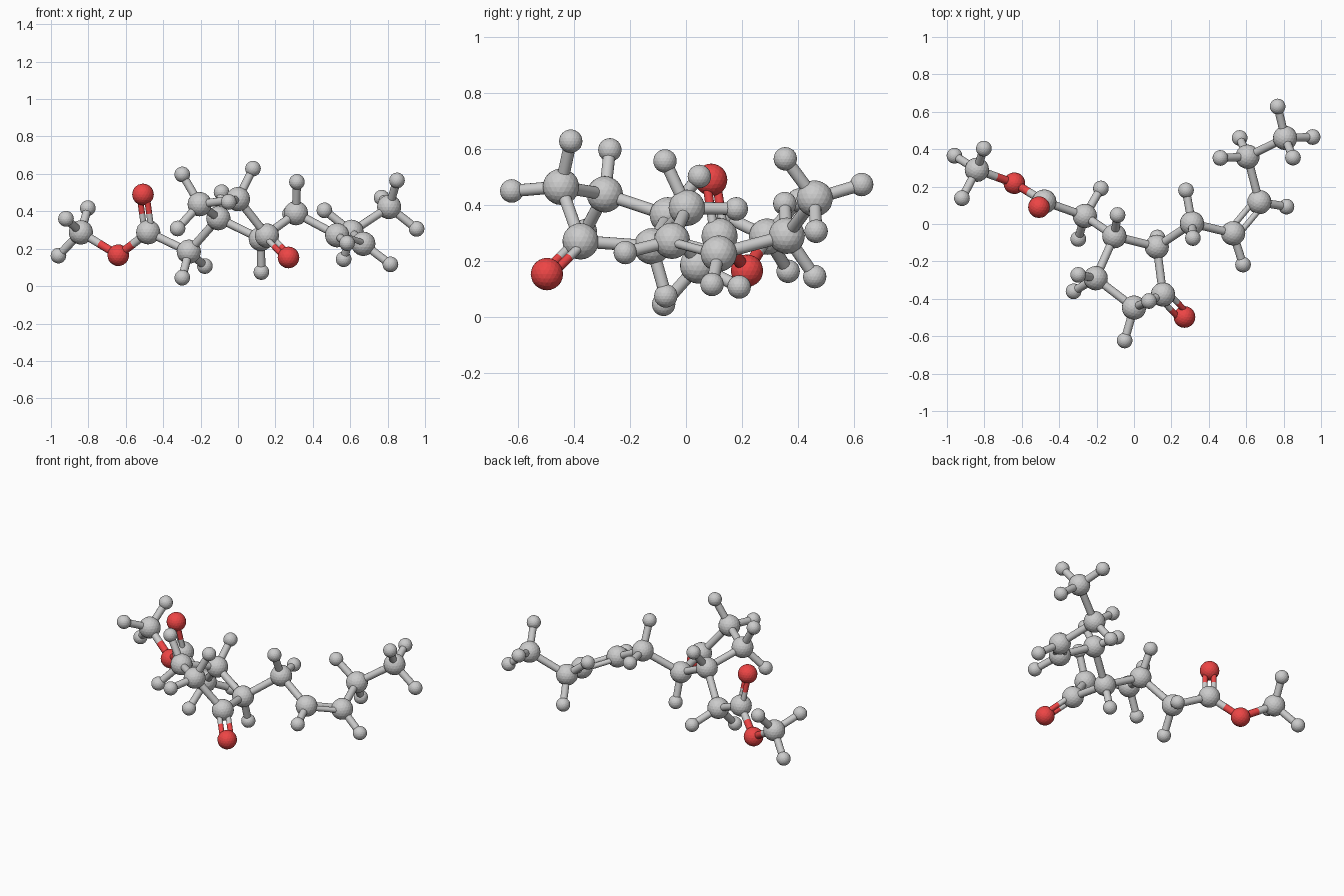
import bpy
from mathutils import Vector

if "Cube" in bpy.data.objects:
    bpy.data.objects.remove(bpy.data.objects["Cube"])

# Atom sizes, rod sizes and the oxygen colour
RADIUS = {"carbon": 0.065, "oxygen": 0.058, "hydrogen": 0.042}
ROD, THIN_ROD, GAP = 0.022, 0.016, 0.026
red = bpy.data.materials.new("oxygen_red")
red.diffuse_color = (0.85, 0.06, 0.06, 1)
red.use_nodes = True
red.node_tree.nodes["Principled BSDF"].inputs["Base Color"].default_value = red.diffuse_color

# Backbone atoms: position, then the hydrogens each one carries
ester_side = {
    "ester_methyl": ((-.84, .29, .287), [(-.96, .365, .163), (-.92, .138, .36), (-.803, .403, .417)]),
    "ester_oxygen": ((-.64, .218, .165), []),
    "ester_carbon": ((-.48, .12, .288), []),
    "ester_top_oxygen": ((-.508, .09, .49), []),
    "link_carbon": ((-.263, .043, .184), [(-.177, .19, .107), (-.298, -.08, .045)]),
}
ring = {
    "ring_carbon_a": ((-.105, -.065, .363), [(-.088, .048, .502)]),
    "ring_carbon_b": ((-.205, -.29, .438), [(-.298, -.272, .597), (-.323, -.36, .308)]),
    "ring_carbon_c": ((0, -.447, .465), [(.08, -.412, .628), (-.05, -.623, .45)]),
    "ring_ketone_carbon": ((.155, -.377, .27), []),
    "ring_carbon_d": ((.122, -.122, .252), [(.125, -.072, .075)]),
    "ketone_oxygen": ((.27, -.497, .153), []),
}
tail = {
    "tail_carbon_a": ((.31, .003, .39), [(.278, .18, .386), (.315, -.075, .557)]),
    "tail_carbon_b": ((.53, -.05, .272), [(.583, -.217, .23)]),
    "tail_carbon_c": ((.67, .117, .226), [(.815, .093, .116)]),
    "tail_carbon_d": ((.607, .36, .29), [(.462, .353, .405), (.565, .46, .144)]),
    "tail_methyl": ((.808, .46, .423), [(.768, .628, .473), (.955, .465, .306), (.85, .355, .565)]),
}
atoms = {**ester_side, **ring, **tail}

# Chains of single bonds, and the double bonds
chains = [
    ["ester_methyl", "ester_oxygen", "ester_carbon", "link_carbon", "ring_carbon_a",
     "ring_carbon_b", "ring_carbon_c", "ring_ketone_carbon", "ring_carbon_d",
     "tail_carbon_a", "tail_carbon_b"],
    ["ring_carbon_a", "ring_carbon_d"],
    ["tail_carbon_c", "tail_carbon_d", "tail_methyl"],
]
doubles = [("ester_carbon", "ester_top_oxygen"), ("ring_ketone_carbon", "ketone_oxygen"),
           ("tail_carbon_b", "tail_carbon_c")]


def kind(name):
    return "oxygen" if "oxygen" in name else "carbon"


def ball(name, pos, element):
    bpy.ops.mesh.primitive_ico_sphere_add(subdivisions=3, radius=RADIUS[element], location=pos)
    ob = bpy.context.object
    ob.name = name
    if element == "oxygen":
        ob.data.materials.append(red)


def rod(name, a, b, radius, is_red):
    d = b - a
    bpy.ops.mesh.primitive_cylinder_add(vertices=16, radius=radius, depth=d.length,
                                        location=(a + b) / 2,
                                        rotation=d.to_track_quat('Z', 'Y').to_euler())
    ob = bpy.context.object
    ob.name = name
    bpy.ops.object.shade_smooth_by_angle()
    if is_red:
        ob.data.materials.append(red)


def bond(n1, n2, radius=ROD, shift=Vector()):
    # each half takes the colour of the atom it touches
    a, b = Vector(atoms[n1][0]) + shift, Vector(atoms[n2][0]) + shift
    mid = (a + b) / 2
    rod(f"bond_{n1}", a, mid, radius, kind(n1) == "oxygen")
    rod(f"bond_{n2}", mid, b, radius, kind(n2) == "oxygen")


# Balls with their hydrogens
for name, (pos, hydrogens) in atoms.items():
    ball(name, pos, kind(name))
    for h in hydrogens:
        ball(f"{name}_hydrogen", h, "hydrogen")
        rod(f"{name}_hydrogen_bond", Vector(pos), Vector(h), ROD, False)

# Single bonds
for chain in chains:
    for n1, n2 in zip(chain, chain[1:]):
        bond(n1, n2)

# Double bonds: two thin rods side by side
for n1, n2 in doubles:
    d = Vector(atoms[n2][0]) - Vector(atoms[n1][0])
    side = d.cross(Vector((0, 0, 1))).normalized() * GAP
    for s in (-1, 1):
        bond(n1, n2, THIN_ROD, side * s)
